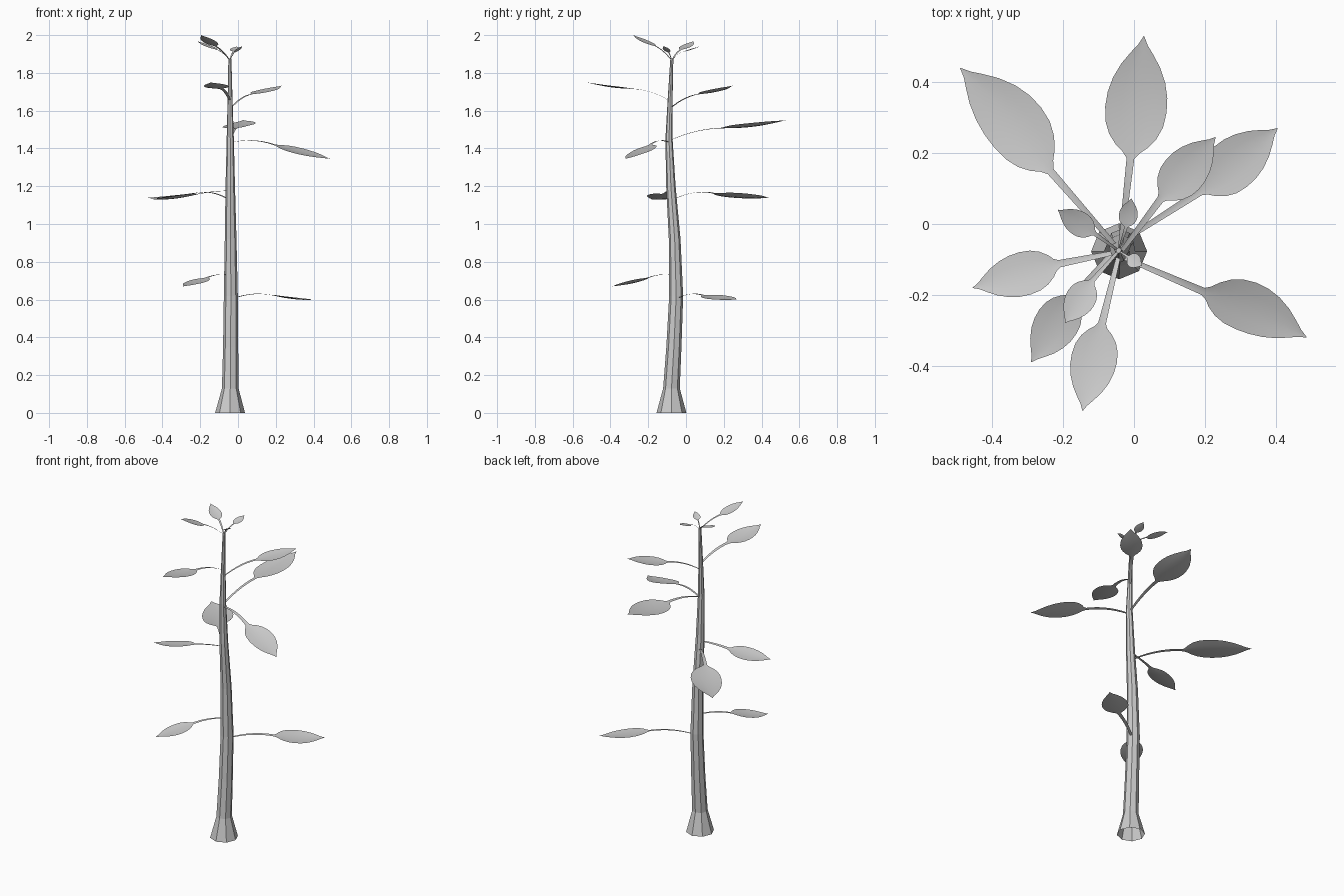
import bpy
import math
from mathutils import Vector

if "Cube" in bpy.data.objects:
    bpy.data.objects.remove(bpy.data.objects["Cube"])

UP = Vector((0, 0, 1))
# trunk rings: x, y, z, radius
TRUNK = [(-0.042, -0.077, 0.0, 0.079), (-0.041, -0.077, 0.13, 0.044),
         (-0.039, -0.064, 0.35, 0.040), (-0.038, -0.052, 0.62, 0.037),
         (-0.039, -0.060, 0.92, 0.031), (-0.041, -0.080, 1.2, 0.025),
         (-0.041, -0.090, 1.45, 0.019), (-0.042, -0.084, 1.66, 0.013),
         (-0.043, -0.075, 1.875, 0.008)]
SIDES = 8


def make_object(name, verts, faces):
    mesh = bpy.data.meshes.new(name)
    mesh.from_pydata(verts, [], faces)
    mesh.update()
    ob = bpy.data.objects.new(name, mesh)
    bpy.context.collection.objects.link(ob)
    return ob


def trunk_centre(z):
    for a, b in zip(TRUNK, TRUNK[1:]):
        if a[2] <= z <= b[2]:
            return Vector(a[:3]).lerp(Vector(b[:3]), (z - a[2]) / (b[2] - a[2]))
    return Vector(TRUNK[-1][:3])


# Trunk: faceted tapered tube, open underneath
verts, faces = [], []
for x, y, z, r in TRUNK:
    for i in range(SIDES):
        a = 2 * math.pi * i / SIDES
        verts.append((x + r * math.cos(a), y + r * math.sin(a), z))
for k in range(len(TRUNK) - 1):
    for i in range(SIDES):
        j = (i + 1) % SIDES
        faces.append((k * SIDES + i, k * SIDES + j,
                      (k + 1) * SIDES + j, (k + 1) * SIDES + i))
faces.append([(len(TRUNK) - 1) * SIDES + i for i in range(SIDES)])
make_object("trunk", verts, faces)

# Blade outline: distance along the blade, share of the half width
OUTLINE = [(0, 0), (0.05, 0.28), (0.1, 0.52), (0.18, 0.77), (0.28, 0.94),
           (0.4, 1), (0.52, 0.97), (0.64, 0.85), (0.76, 0.63), (0.86, 0.36),
           (0.93, 0.15), (1, 0.01)]
ACROSS = (-1, -0.5, 0, 0.5, 1)
SAG = 0.03


def leaf(name, z0, base, tip, width, bow=0.0, roll=0.0):
    """Flat stalk arching out of the trunk, running on into a sagging blade."""
    base, tip = Vector(base), Vector(tip)
    start = trunk_centre(z0)
    axis = tip - base
    side = axis.cross(UP).normalized()
    side = (side + UP * roll).normalized()
    normal = side.cross(axis).normalized()
    stalk = min(0.011, width * 0.085)
    ctrl = (start + base) / 2
    slope = axis.z / axis.length - SAG * math.pi
    ctrl.z = base.z - slope * 0.5 * (base - start).length
    rows = []
    for i in range(7):
        t = i / 7
        p = start * (1 - t) ** 2 + ctrl * 2 * t * (1 - t) + base * t * t
        rows.append((p, stalk * (0.55 + 0.45 * t)))
    for t, w in OUTLINE:
        p = base + axis * t + side * bow * math.sin(math.pi * t)
        p -= normal * SAG * axis.length * math.sin(math.pi * t)
        half = width / 2 * w
        rows.append((p, max(half, stalk) if t < 0.5 else half))
    verts, faces = [], []
    n = len(ACROSS)
    for p, half in rows:
        for s in ACROSS:
            verts.append(p + side * half * s + normal * half * 0.1 * s * s)
    for r in range(len(rows) - 1):
        for c in range(n - 1):
            a = r * n + c
            faces.append((a, a + 1, a + n + 1, a + n))
    ob = make_object(name, verts, faces)
    ob.data.shade_smooth()


# Leaves from bottom to top: stalk height, blade base, blade tip, width, bow, roll
LEAVES = [
    (0.60, (0.185, 0.09, 0.622), (0.405, 0.27, 0.60), 0.147, 0, -0.1),
    (0.725, (-0.165, -0.2, 0.715), (-0.29, -0.39, 0.67), 0.125),
    (1.175, (-0.21, -0.112, 1.158), (-0.455, -0.18, 1.13), 0.125, 0, -0.15),
    (1.125, (-0.235, 0.148, 1.162), (-0.49, 0.44, 1.138), 0.175, 0.012, 0.1),
    (1.43, (0.195, -0.19, 1.418), (0.487, -0.32, 1.345), 0.145, -0.012, -0.15),
    (1.44, (-0.01, 0.185, 1.507), (0.028, 0.53, 1.55), 0.175, 0, 0.1),
    (1.61, (0.075, 0.07, 1.687), (0.23, 0.245, 1.732), 0.125),
    (1.65, (-0.09, -0.28, 1.715), (-0.145, -0.527, 1.75), 0.13, 0, -0.05),
    (1.865, (-0.118, -0.16, 1.94), (-0.195, -0.28, 2.0), 0.085),
    (1.865, (-0.11, -0.028, 1.922), (-0.215, 0.04, 1.968), 0.07),
    (1.865, (-0.023, -0.01, 1.913), (-0.007, 0.072, 1.94), 0.053),
    (1.865, (-0.018, -0.092, 1.908), (0.022, -0.118, 1.942), 0.042),
]
for i, spec in enumerate(LEAVES):
    leaf(f"leaf_{i + 1}", *spec)
